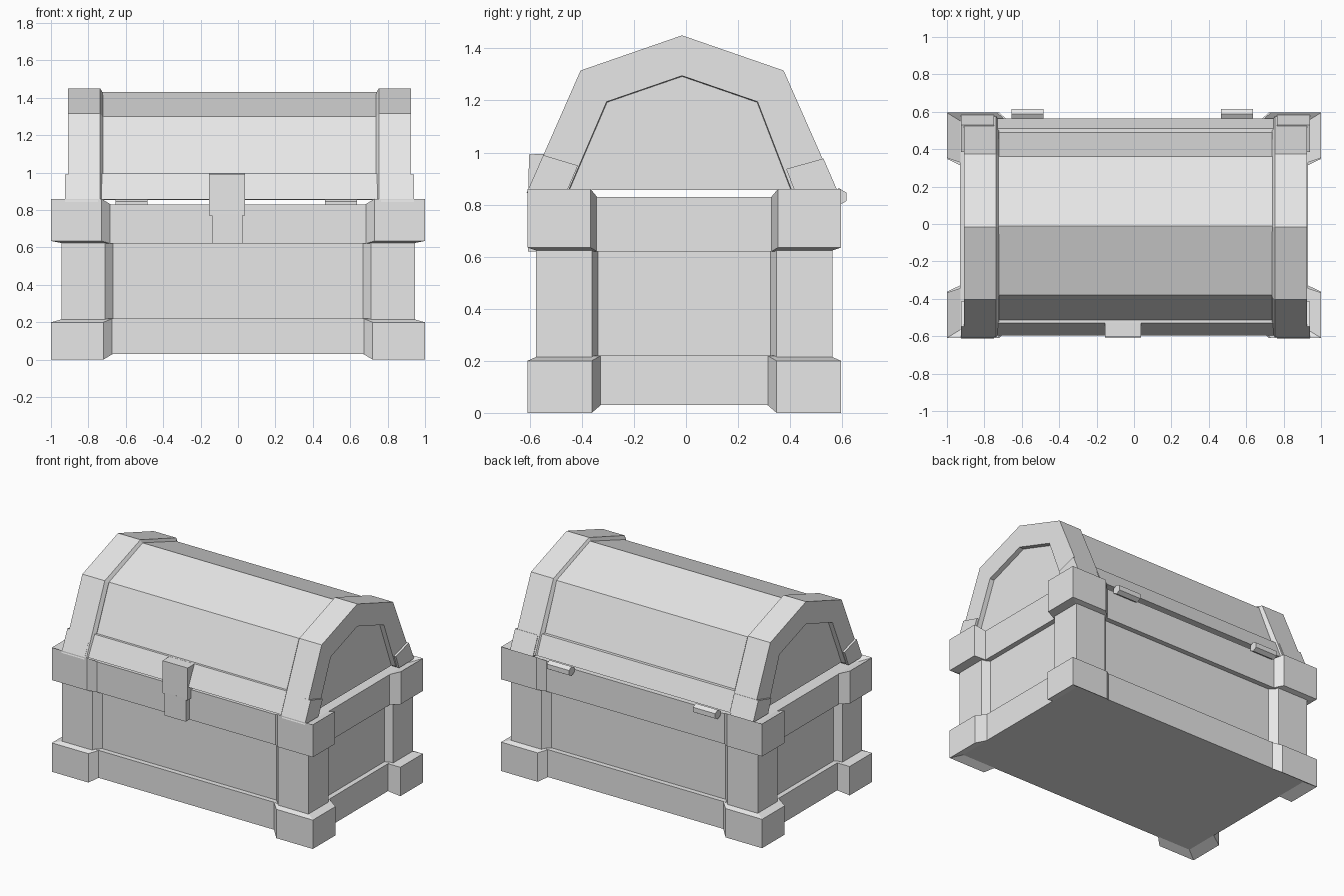
import bpy, bmesh, math

cube = bpy.data.objects.get("Cube")
if cube:
    bpy.data.objects.remove(cube, do_unlink=True)

grey = bpy.data.materials.new("plain_grey")
grey.use_nodes = True
grey.diffuse_color = (0.8, 0.8, 0.8, 1)
grey.node_tree.nodes["Principled BSDF"].inputs["Base Color"].default_value = (0.8, 0.8, 0.8, 1)

BODY_Y = -0.007   # body centre in depth
LID_X = 0.008     # lid centre in width


def finish(name, bm):
    bmesh.ops.recalc_face_normals(bm, faces=bm.faces)
    mesh = bpy.data.meshes.new(name)
    bm.to_mesh(mesh)
    bm.free()
    mesh.materials.append(grey)
    obj = bpy.data.objects.new(name, mesh)
    bpy.context.collection.objects.link(obj)
    return obj


def loft(name, sections):
    """Join (x, [(y, z), ...]) sections into a closed solid along x."""
    bm = bmesh.new()
    rings = [[bm.verts.new((x, y, z)) for y, z in prof] for x, prof in sections]
    n = len(rings[0])
    for a, b in zip(rings, rings[1:]):
        for i in range(n):
            j = (i + 1) % n
            bm.faces.new((a[i], a[j], b[j], b[i]))
    bm.faces.new(rings[0])
    bm.faces.new(rings[-1])
    return finish(name, bm)


def box(name, x0, x1, y0, y1, z0, z1):
    return loft(name, [(x, [(y0, z0), (y1, z0), (y1, z1), (y0, z1)]) for x in (x0, x1)])


def corner(name, sx, sy, out, base, edge, edge_base, z, z_base):
    """L-shaped corner piece with sloping borders that sink into the body."""
    bm = bmesh.new()
    (X, Y), (bx, by), (ex, ey), (fx, fy) = out, base, edge, edge_base
    rows = []
    for zo, zb in zip(z, z_base):
        pts = [(fx, by, zb), (bx, by, zb), (bx, fy, zb), (ex, Y, zo), (X, Y, zo), (X, ey, zo)]
        rows.append([bm.verts.new((px * sx, py * sy + BODY_Y, pz)) for px, py, pz in pts])
    lo, hi = rows
    for a, b in ((3, 4), (4, 5), (0, 3), (5, 2), (0, 1), (1, 2)):
        bm.faces.new((lo[a], lo[b], hi[b], hi[a]))
    for r in rows:
        bm.faces.new((r[0], r[3], r[4], r[1]))
        bm.faces.new((r[1], r[4], r[5], r[2]))
    return finish(name, bm)


# Body: recessed panels between two bands
for name, hx, hy, z0, z1 in (("lower_band", 0.93, 0.56, 0.03, 0.22),
                             ("body_panels", 0.895, 0.525, 0.2, 0.64),
                             ("upper_band", 0.93, 0.56, 0.62, 0.83)):
    box(name, -hx, hx, BODY_Y - hy, BODY_Y + hy, z0, z1)

# Corner feet, posts and upper caps
for sx, side in ((1, "left"), (-1, "right")):
    for sy, end in ((1, "back"), (-1, "front")):
        tag = f"{end}_{side}"
        corner("foot_" + tag, sx, sy, (1, 0.602), (0.927, 0.557), (0.72, 0.355),
               (0.67, 0.32), (0, 0.2), (0.03, 0.22))
        corner("post_" + tag, sx, sy, (0.945, 0.57), (0.893, 0.523), (0.712, 0.355),
               (0.665, 0.33), (0.19, 0.645), (0.19, 0.645))
        corner("cap_" + tag, sx, sy, (1, 0.602), (0.927, 0.557), (0.73, 0.36),
               (0.68, 0.335), (0.635, 0.86), (0.62, 0.83))

# Lid barrel, its ends form the recessed end panels
barrel = [(-0.56, 0.857), (-0.515, 0.99), (-0.38, 1.3), (-0.01, 1.43),
          (0.36, 1.3), (0.49, 0.98), (0.54, 0.855)]
loft("lid_barrel", [(LID_X + x, barrel) for x in (-0.885, 0.885)])

# Lid rims at front and back
front_rim = [(-0.5, 0.857), (-0.595, 0.857), (-0.53, 0.995), (-0.49, 0.995)]
back_rim = [(0.47, 0.855), (0.565, 0.855), (0.51, 0.985), (0.46, 0.985)]
for name, prof in (("front_rim", front_rim), ("back_rim", back_rim)):
    loft(name, [(LID_X + x, prof) for x in (-0.76, 0.76)])

# Arched lid straps with slanted borders
outer = [(-0.605, 0.857), (-0.55, 0.985), (-0.405, 1.315), (-0.015, 1.45),
         (0.375, 1.315), (0.525, 0.975), (0.575, 0.857)]
inner = [(0.405, 0.857), (0.275, 1.195), (-0.015, 1.295), (-0.305, 1.195), (-0.45, 0.857)]


def shrink(prof, k):
    return [(-0.015 + (y + 0.015) * k, 0.857 + (z - 0.857) * k) for y, z in prof]


for s, side in ((1, "left"), (-1, "right")):
    loft("lid_strap_" + side, [
        (LID_X + s * 0.73, shrink(outer, 0.96) + shrink(inner, 0.96)),
        (LID_X + s * 0.745, outer + shrink(inner, 0.965)),
        (LID_X + s * 0.917, outer + inner)])

    # Braces at the lid corners
    for end, prof in (("front", [(-0.548, 0.99), (-0.415, 0.95), (-0.46, 0.845), (-0.612, 0.845)]),
                      ("back", [(0.528, 0.977), (0.385, 0.937), (0.42, 0.845), (0.585, 0.845)])):
        loft(f"lid_brace_{end}_{side}", [(LID_X + s * x, prof) for x in (0.757, 0.932)])

    # Hinges
    ring = [(0.587 + 0.033 * math.sin(i * math.pi / 3), 0.83 + 0.033 * math.cos(i * math.pi / 3))
            for i in range(6)]
    loft("hinge_" + side, [(-0.01 + s * x, ring) for x in (0.475, 0.645)])

# Latch
loft("latch_plate", [(x, [(-0.5, 0.77), (-0.607, 0.77), (-0.603, 0.993), (-0.5, 0.995)])
                     for x in (-0.155, 0.037)])
box("latch_tongue", -0.14, 0.025, -0.607, -0.52, 0.62, 0.78)
